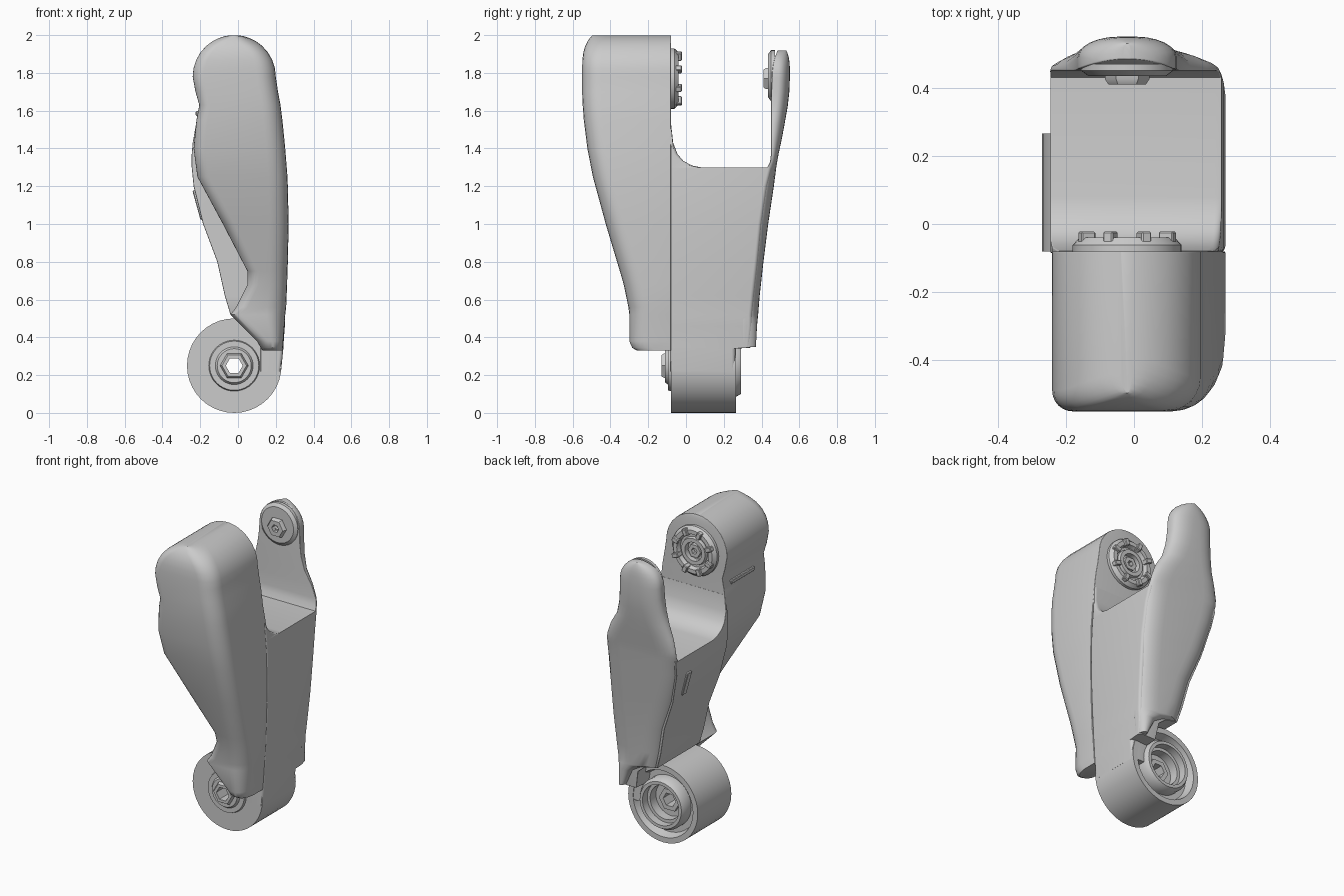
import bpy, bmesh, math
from mathutils import Matrix, Vector

grey = bpy.data.materials.new("light_grey")
grey.diffuse_color = (0.6, 0.6, 0.6, 1)


def finish(name, bm, angle=35):
    bmesh.ops.recalc_face_normals(bm, faces=bm.faces)
    me = bpy.data.meshes.new(name)
    bm.to_mesh(me)
    bm.free()
    me.materials.append(grey)
    ob = bpy.data.objects.new(name, me)
    bpy.context.collection.objects.link(ob)
    bpy.ops.object.select_all(action='DESELECT')
    ob.select_set(True)
    bpy.context.view_layer.objects.active = ob
    bpy.ops.object.shade_smooth_by_angle(angle=math.radians(angle))
    return ob


def section(x0, x1, y0, y1, radii, n=6):
    """Rounded rectangle; radii = (rx, ry) for front-left, front-right, back-right, back-left."""
    pts = []
    w, d = x1 - x0, y1 - y0
    for i, (sx, sy) in enumerate([(-1, -1), (1, -1), (1, 1), (-1, 1)]):
        rx = min(radii[i][0], 0.45 * w)
        ry = min(radii[i][1], 0.9 * d)
        cx = x0 + rx if sx < 0 else x1 - rx
        cy = y0 + ry if sy < 0 else y1 - ry
        for k in range(n + 1):
            a = math.pi * (1 + i / 2) + math.pi / 2 * k / n
            pts.append((cx + rx * math.cos(a), cy + ry * math.sin(a)))
    return pts


def loft(name, rows, radii):
    """Stack of rounded sections; row = (z, x0, x1, y0, y1)."""
    bm = bmesh.new()
    rings = [[bm.verts.new((x, y, z)) for x, y in section(x0, x1, y0, y1, radii)]
             for z, x0, x1, y0, y1 in rows]
    n = len(rings[0])
    for a, b in zip(rings, rings[1:]):
        for i in range(n):
            j = (i + 1) % n
            bm.faces.new((a[i], a[j], b[j], b[i]))
    bm.faces.new(rings[0])
    bm.faces.new(rings[-1])
    return finish(name, bm)


def lathe(name, profile, cx, cz, seg=40):
    """Closed (radius, y) loop spun about an axis along y."""
    bm = bmesh.new()
    rings = []
    for k in range(seg):
        a = 2 * math.pi * k / seg
        rings.append([bm.verts.new((cx + r * math.cos(a), y, cz + r * math.sin(a))) for r, y in profile])
    m = len(profile)
    for k in range(seg):
        a, b = rings[k], rings[(k + 1) % seg]
        for i in range(m):
            j = (i + 1) % m
            bm.faces.new((a[i], a[j], b[j], b[i]))
    return finish(name, bm)


def box(name, centre, size, angle=0, axis='Y'):
    bm = bmesh.new()
    bmesh.ops.create_cube(bm, size=1, matrix=Matrix.Translation(Vector(centre))
                          @ Matrix.Rotation(angle, 4, axis) @ Matrix.Diagonal((*size, 1)))
    bmesh.ops.bevel(bm, geom=bm.edges[:], offset=0.004, segments=1, affect='EDGES')
    return finish(name, bm)


S = (0.004, 0.004)
CX = -0.02
arc = [math.radians(a) for a in (12, 24, 36, 48, 58, 68, 77, 85)]

# front cover with the rounded upper head
rows = [(z, x0, x1, y0, -0.08) for z, x0, x1, y0 in [
    (0.33, 0.13, 0.235, -0.26), (0.345, 0.12, 0.237, -0.285), (0.38, 0.1, 0.24, -0.3),
    (0.52, -0.04, 0.25, -0.3), (0.56, -0.01, 0.255, -0.305), (0.68, 0.05, 0.26, -0.33),
    (0.75, 0.05, 0.262, -0.35), (1.0, -0.08, 0.268, -0.425), (1.25, -0.215, 0.262, -0.493),
    (1.4, -0.235, 0.25, -0.522), (1.55, -0.22, 0.235, -0.541), (1.63, -0.205, 0.225, -0.547),
    (1.7, -0.225, 0.212, -0.55), (1.78, -0.24, 0.2, -0.55)]]
rows += [(1.78 + 0.22 * math.sin(a), CX - 0.22 * math.cos(a), CX + 0.22 * math.cos(a),
          -0.55 + 0.055 * math.sin(a) ** 4, -0.08) for a in arc]
loft("front_cover", rows, [(0.06, 0.06), (0.1, 0.1), S, S])

# central body with the curved saddle
rows = [(z, x0, x1, -0.085, y1) for z, x0, x1, y1 in [
    (0.22, 0.12, 0.228, 0.262), (0.34, 0.12, 0.24, 0.262), (0.345, 0.12, 0.24, 0.34),
    (0.46, 0.1, 0.247, 0.35), (0.5, 0.05, 0.25, 0.35), (0.52, -0.04, 0.25, 0.35),
    (0.62, -0.07, 0.256, 0.36), (0.8, -0.11, 0.264, 0.38), (1.0, -0.185, 0.268, 0.4),
    (1.2, -0.235, 0.264, 0.43), (1.3, -0.245, 0.257, 0.455), (1.3, -0.245, 0.257, 0.08),
    (1.31, -0.245, 0.256, 0.03), (1.335, -0.245, 0.254, -0.015), (1.37, -0.245, 0.251, -0.045),
    (1.43, -0.24, 0.246, -0.068), (1.53, -0.222, 0.235, -0.079)]]
loft("central_body", rows, [S, (0.02, 0.02), (0.02, 0.02), S])

# back plate narrowing to a round tab
rows = [(0.35, 0.19, 0.24, 0.3, 0.37), (0.46, 0.13, 0.248, 0.3, 0.376),
        (0.5, 0.06, 0.25, 0.3, 0.38), (0.52, -0.04, 0.25, 0.3, 0.382),
        (0.62, -0.07, 0.256, 0.31, 0.39), (0.8, -0.11, 0.262, 0.33, 0.41),
        (1.0, -0.185, 0.266, 0.36, 0.435), (1.2, -0.235, 0.262, 0.4, 0.465),
        (1.3, -0.245, 0.255, 0.43, 0.478), (1.33, -0.246, 0.252, 0.445, 0.483),
        (1.37, -0.245, 0.245, 0.45, 0.49), (1.45, -0.228, 0.215, 0.45, 0.507),
        (1.53, -0.2, 0.165, 0.45, 0.522), (1.62, -0.178, 0.138, 0.45, 0.538),
        (1.7, -0.168, 0.128, 0.452, 0.547), (1.775, -0.165, 0.125, 0.455, 0.55)]
rows += [(1.775 + 0.145 * math.sin(a), CX - 0.145 * math.cos(a), CX + 0.145 * math.cos(a),
          0.455 + 0.03 * math.sin(a) ** 2, 0.55 - 0.02 * math.sin(a) ** 4) for a in arc]
loft("back_plate", rows, [S, S, (0.12, 0.06), (0.12, 0.06)])

# lower joint: drum with stepped hub and open recess at the back
LZ = 0.25
lathe("lower_drum", [
    (0.055, -0.11), (0.09, -0.11), (0.1, -0.095), (0.13, -0.095), (0.135, -0.08), (0.25, -0.08),
    (0.25, 0.265), (0.215, 0.265), (0.2, 0.21), (0.165, 0.21), (0.165, 0.265), (0.15, 0.29),
    (0.13, 0.29), (0.13, 0.24), (0.11, 0.24), (0.11, 0.18), (0.055, 0.18)], CX, LZ)
lathe("lower_hex_nut", [(0.045, -0.13), (0.065, -0.13), (0.075, -0.115),
                        (0.075, 0.2), (0.045, 0.2)], CX, LZ, 6)

# upper joint socket on the inner face of the head
UZ = 1.77
lathe("upper_socket", [(0.16, -0.09), (0.16, -0.062), (0.14, -0.04), (0.115, -0.04), (0.105, -0.065),
                       (0.09, -0.065), (0.085, -0.045), (0.06, -0.045), (0.06, -0.09)], CX, UZ)
lathe("upper_socket_nut", [(0.02, -0.09), (0.02, -0.055), (0.045, -0.055), (0.045, -0.09)], CX, UZ, 6)
for k in range(8):
    a = math.pi * (k + 0.5) / 4
    box("socket_tooth", (CX + 0.128 * math.cos(a), -0.05, UZ + 0.128 * math.sin(a)),
        (0.045, 0.055, 0.03), -a)

# pivot boss and bolt on the back tab
lathe("tab_boss", [(0.03, 0.47), (0.03, 0.435), (0.115, 0.435), (0.135, 0.45), (0.135, 0.47)], CX, 1.785)
lathe("tab_bolt", [(0.025, 0.45), (0.025, 0.41), (0.055, 0.41), (0.065, 0.425), (0.065, 0.45)], CX, 1.77, 6)

# small details on the left side
box("side_slot_plate", (-0.212, 0.3, 1.1), (0.016, 0.045, 0.16), -0.27)
box("side_grip", (-0.214, -0.27, 1.585), (0.02, 0.24, 0.025))
